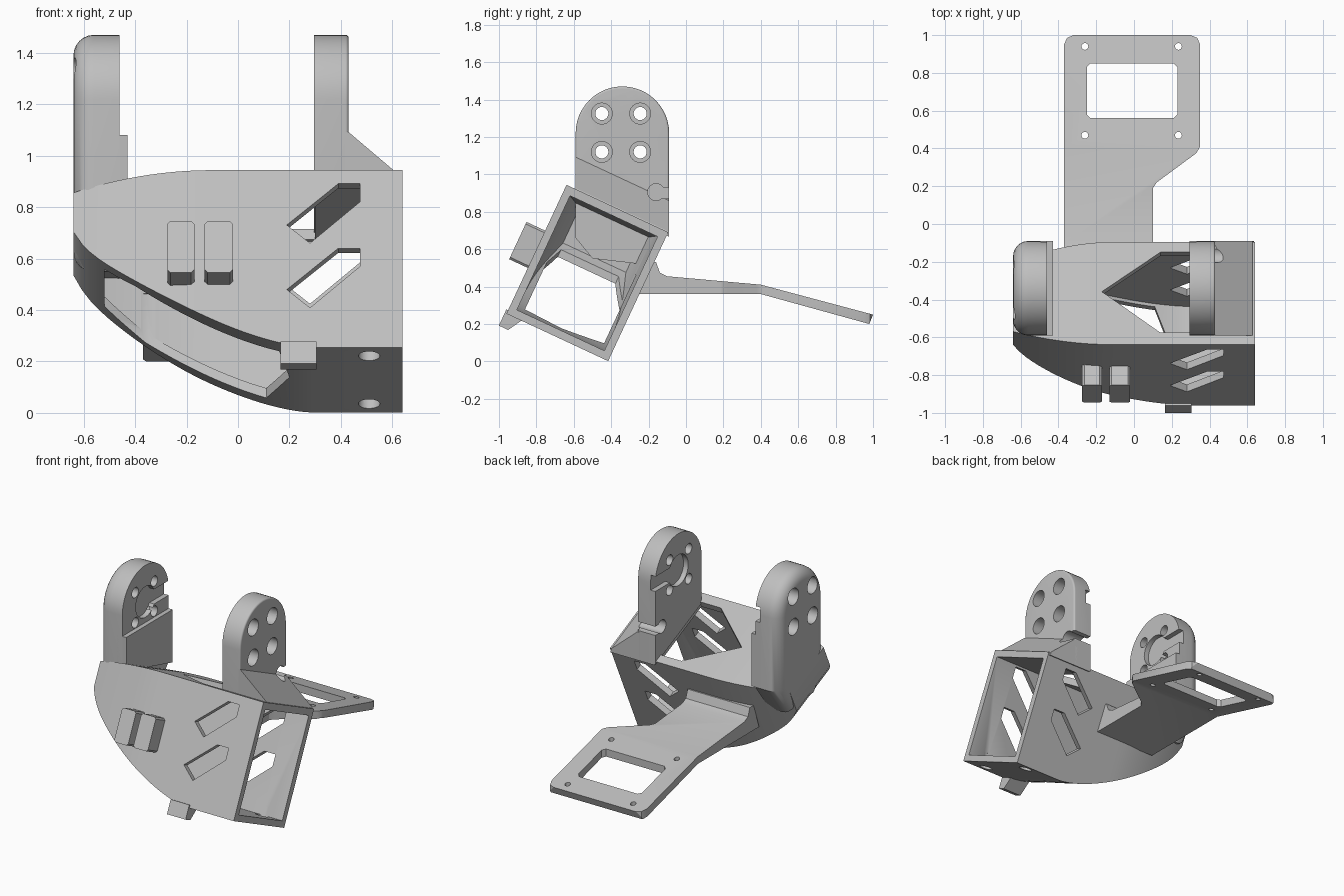
import bpy, bmesh, math
from mathutils import Vector

if "Cube" in bpy.data.objects:
    bpy.data.objects.remove(bpy.data.objects["Cube"])

grey = bpy.data.materials.new("light grey plastic")
grey.use_nodes = True
grey.diffuse_color = (0.52, 0.52, 0.52, 1)
grey.node_tree.nodes["Principled BSDF"].inputs["Base Color"].default_value = (0.52, 0.52, 0.52, 1)

C, S = math.cos(math.radians(25)), math.sin(math.radians(25))


def tilt(x, u, v):
    """Tilted housing frame: u runs front to back, v runs up the walls."""
    return Vector((x, -0.96 + C * u + S * v, 0.255 - S * u + C * v))


# Prism directions: profile (p, q) swept along t
def across_x(p, q, t): return Vector((t, p, q))
def up_z(p, q, t): return Vector((p, q, t))
def through_walls(p, q, t): return tilt(p, t, q)
def through_floor(p, q, t): return tilt(p, q, t)


def loft(name, rings, bevel_cap=0):
    """Skin equal closed rings and cap both ends; optionally round the first cap."""
    bm = bmesh.new()
    rows = [[bm.verts.new(co) for co in ring] for ring in rings]
    n = len(rows[0])
    for a, b in zip(rows, rows[1:]):
        for i in range(n):
            bm.faces.new((a[i], a[(i + 1) % n], b[(i + 1) % n], b[i]))
    first = bm.faces.new(rows[0])
    bm.faces.new(rows[-1])
    bmesh.ops.recalc_face_normals(bm, faces=bm.faces)
    if bevel_cap:
        bmesh.ops.bevel(bm, geom=list(first.edges), offset=bevel_cap, segments=6,
                        profile=0.5, affect='EDGES')
    mesh = bpy.data.meshes.new(name)
    bm.to_mesh(mesh)
    bm.free()
    mesh.materials.append(grey)
    ob = bpy.data.objects.new(name, mesh)
    bpy.context.collection.objects.link(ob)
    return ob


def prism(name, pts, a, b, frame, bevel_cap=0):
    return loft(name, [[frame(p, q, t) for p, q in pts] for t in (a, b)], bevel_cap)


def circle(p, q, r, n=24):
    return [(p + r * math.cos(i * math.tau / n), q + r * math.sin(i * math.tau / n)) for i in range(n)]


def rect(p0, q0, p1, q1, c=0.0):
    """Rectangle with optional cut corners."""
    if not c:
        return [(p0, q0), (p1, q0), (p1, q1), (p0, q1)]
    return [(p0 + c, q0), (p1 - c, q0), (p1, q0 + c), (p1, q1 - c),
            (p1 - c, q1), (p0 + c, q1), (p0, q1 - c), (p0, q0 + c)]


def boolean(ob, others, operation='DIFFERENCE'):
    bpy.context.view_layer.objects.active = ob
    for other in others:
        mod = ob.modifiers.new("cut", 'BOOLEAN')
        mod.operation, mod.solver, mod.object = operation, 'EXACT', other
        bpy.ops.object.modifier_apply(modifier=mod.name)
        bpy.data.objects.remove(other)


# Housing: tilted tube, open on one end, with a hull-like curved floor
def floor_v(x):
    s = max(0.0, (0.29 - x) / 0.95)
    return 0.5 * s ** 1.6 + 0.09 * s ** 20


def housing_ring(x, wall, roof):
    t = max(0.0, (-0.1 - x) / 0.54)
    pinch = 0.1 * t * t
    u0, u1 = pinch + wall, 0.6 - pinch - wall
    low, high = floor_v(x) + wall, 0.76 - 0.05 * t * t - roof
    return [tilt(x, u0, low), tilt(x, u1, low), tilt(x, u1, high), tilt(x, u0, high)]


STEPS = 28
outer = [0.64] + [0.29 - 0.93 * i / STEPS for i in range(STEPS + 1)]
inner = [0.7] + [0.29 - 0.85 * i / STEPS for i in range(STEPS + 1)]
housing = loft("housing", [housing_ring(x, 0, 0) for x in outer])
cuts = [loft("cavity", [housing_ring(x, 0.042, 0.045) for x in inner])]

# Slanted windows through front and back walls
for dv in (0, 0.277):
    window = [(0.19, 0.248), (0.39, 0.425), (0.475, 0.425), (0.475, 0.348), (0.28, 0.17)]
    cuts.append(prism("window", [(x, v + dv) for x, v in window], -0.1, 0.7, through_walls))

# Pointed roof opening, floor slot and floor screw holes
roof_hole = [(-0.17, 0.31), (0.14, 0.07), (0.3, 0.07), (0.3, 0.54), (0.14, 0.54)]
floor_slot = [(-0.52, 0.12), (-0.4, 0.08), (0.16, 0.08), (0.2, 0.3), (0.11, 0.54), (-0.36, 0.54), (-0.52, 0.46)]
cuts.append(prism("roof_hole", roof_hole, 0.6, 0.9, through_floor))
cuts.append(prism("floor_slot", floor_slot, -0.1, 0.48, through_floor))
for u in (0.08, 0.52):
    cuts.append(prism("floor_hole", circle(0.51, u, 0.042), -0.1, 0.1, through_floor))
boolean(housing, cuts)


# Arms: upright lugs with round heads, screw holes and a keyhole recess
MID, HEAD_Z, R = -0.34, 1.22, 0.25


def lug(base):
    arc = [(MID + R * math.cos(i * math.pi / 24), HEAD_Z + R * math.sin(i * math.pi / 24)) for i in range(25)]
    return arc + base


def arm_cutters(outside, inside, sign):
    """sign points from the outside face to the inside face."""
    out = []
    for y in (-0.45, -0.245):
        for z in (1.12, 1.325):
            out.append(prism("hole", circle(y, z, 0.035), outside - sign * 0.1, inside + sign * 0.1, across_x))
            out.append(prism("counterbore", circle(y, z, 0.056), outside - sign * 0.1,
                             inside - sign * 0.06, across_x))
    a, b = inside - sign * 0.035, inside + sign * 0.1
    out.append(prism("hub_recess", circle(MID, HEAD_Z, 0.105, 32), a, b, across_x))
    out.append(prism("cable_channel", rect(MID, 1.17, 0, 1.27), a, b, across_x))
    return out


right_arm = prism("right_arm", lug([(-0.59, 0.66), (-0.5, 0.55), (-0.24, 0.52), (-0.09, 0.72)]),
                  -0.64, -0.46, across_x, 0.08)
boolean(right_arm, arm_cutters(-0.64, -0.46, 1))
right_arm_pad = prism("right_arm_pad", [(-0.59, 0.85), (-0.09, 0.72), (-0.09, 1.08), (-0.59, 1.08)],
                      -0.5, -0.43, across_x)

left_arm = prism("left_arm", lug([(-0.59, 0.9), (-0.09, 0.67)]), 0.43, 0.295, across_x, 0.012)
notch = [prism("notch", circle(-0.16, 0.905, 0.045), 0.2, 0.7, across_x),
         prism("notch_mouth", rect(-0.16, 0.87, 0, 0.93), 0.2, 0.7, across_x)]
boolean(left_arm, arm_cutters(0.43, 0.295, -1) + notch)

# Sloped gusset under the left arm
flare = [(0.3, 0.74), (0.635, 0.74), (0.625, 0.765), (0.43, 0.915), (0.3, 0.915)]
gusset = prism("arm_gusset", flare, -0.2, 0.9, through_walls)
boolean(gusset, [prism("trim", rect(-0.59, 0.5, -0.09, 1.3), 0, 1, across_x)], 'INTERSECT')
boolean(gusset, [prism("notch", circle(-0.16, 0.905, 0.045), 0.2, 0.7, across_x),
                 prism("notch_mouth", rect(-0.16, 0.87, 0, 0.93), 0.2, 0.7, across_x)])

# Rear bracket: bent side profile trimmed by its plan outline
side = [(-0.26, 0.36), (0.4, 0.36), (0.98, 0.2), (1.0, 0.25), (0.4, 0.41), (-0.1, 0.455),
        (-0.14, 0.475), (-0.16, 0.53), (-0.2, 0.53)]
plan = [(-0.37, -0.4), (0.1, -0.4), (0.1, 0.19), (0.12, 0.22), (0.33, 0.375), (0.35, 0.41), (0.35, 0.95),
        (0.335, 0.985), (0.3, 1.0), (-0.32, 1.0), (-0.355, 0.985), (-0.37, 0.95)]
bracket = prism("rear_bracket", side, -0.6, 0.6, across_x)
boolean(bracket, [prism("outline", plan, 0, 1, up_z)], 'INTERSECT')
holes = [prism("opening", rect(-0.25, 0.56, 0.23, 0.85, 0.02), 0, 1, up_z)]
holes += [prism("screw", circle(x, y, 0.018, 16), 0, 1, up_z) for x in (-0.26, 0.235) for y in (0.47, 0.94)]
boolean(bracket, holes)

# Front cable clips with undercut lower lips, and the small tab below
for side_name, x0, x1 in (("right", -0.275, -0.17), ("left", -0.13, -0.02)):
    clip = prism(side_name + "_clip", rect(x0, 0.27, x1, 0.49, 0.012), -0.11, 0.01, through_walls)
tab = loft("floor_tab", [[tilt(x, u, v) for u, v in
           ((-0.01, 0.02), (-0.01, -0.075), (0.045, -0.075), (0.1, 0.02))] for x in (0.165, 0.305)])

# Smooth rounded areas, keep hard edges
for ob in bpy.context.collection.objects:
    if ob.type == 'MESH' and grey.name in ob.data.materials:
        bpy.ops.object.select_all(action='DESELECT')
        ob.select_set(True)
        bpy.context.view_layer.objects.active = ob
        bpy.ops.object.shade_smooth_by_angle(angle=math.radians(30))
